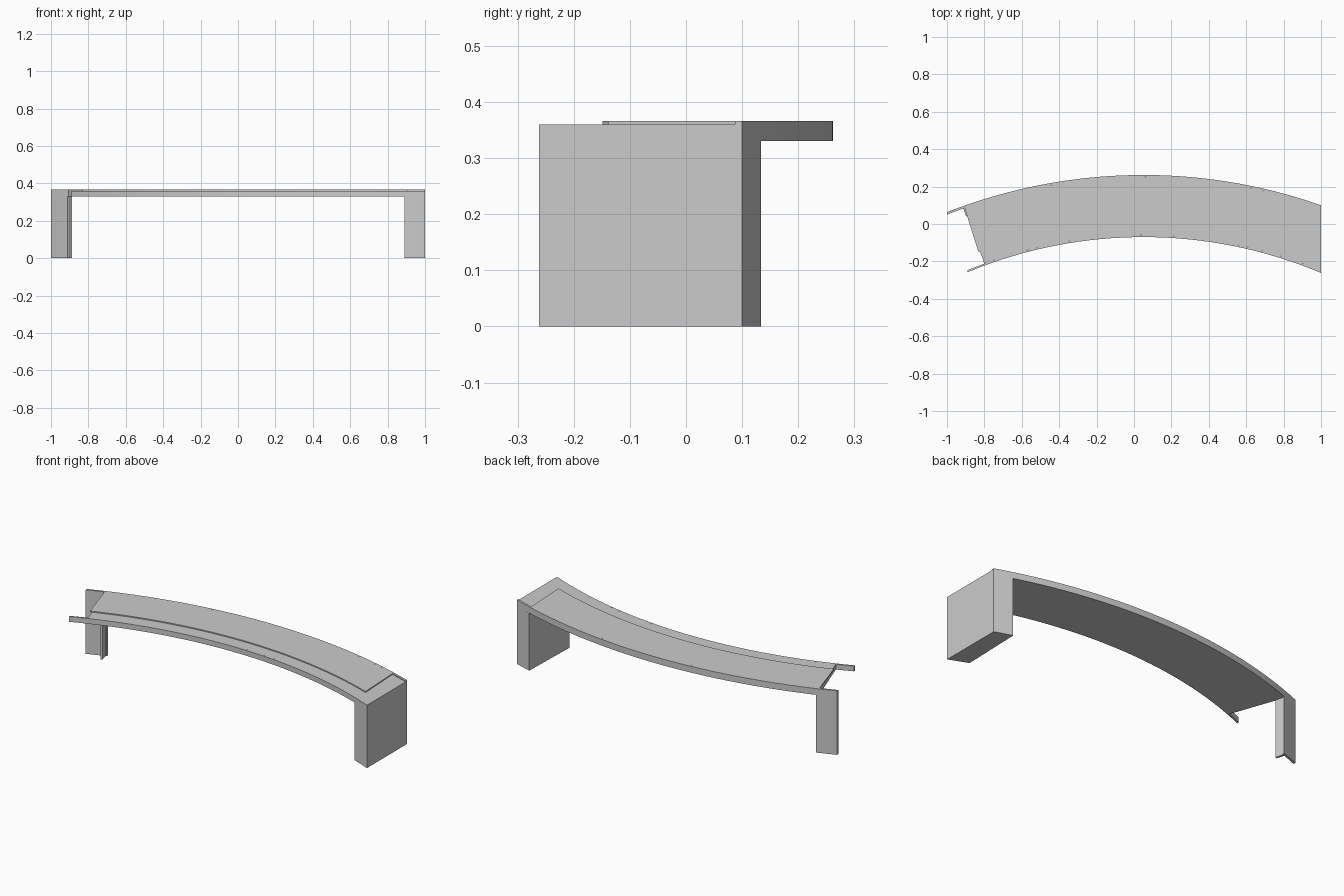
import bpy, bmesh
from math import sqrt

if "Cube" in bpy.data.objects:
    bpy.data.objects.remove(bpy.data.objects["Cube"])

CX = 0.05
OUTER, INNER = (2.87, 0.262), (2.45, -0.07)   # radius and apex y of each arc
BOTTOM, LEDGE, TOP = 0.33, 0.36, 0.366


def arc(curve, x0, x1, offset=0.0, n=32):
    """Points on an arc between two x values, pushed radially by offset."""
    r, apex = curve
    cy, r = apex - r, r + offset
    xs = [x0 + (x1 - x0) * i / n for i in range(n + 1)]
    return [(x, cy + sqrt(r * r - (x - CX) ** 2)) for x in xs]


def prism(name, outline, z0, z1):
    """Extrude a plan outline between two heights."""
    bm = bmesh.new()
    face = bm.faces.new([bm.verts.new((x, y, z0)) for x, y in outline])
    res = bmesh.ops.extrude_face_region(bm, geom=[face])
    moved = [g for g in res["geom"] if isinstance(g, bmesh.types.BMVert)]
    bmesh.ops.translate(bm, verts=moved, vec=(0, 0, z1 - z0))
    bmesh.ops.recalc_face_normals(bm, faces=bm.faces)
    mesh = bpy.data.meshes.new(name)
    bm.to_mesh(mesh)
    bm.free()
    ob = bpy.data.objects.new(name, mesh)
    bpy.context.collection.objects.link(ob)
    bpy.context.view_layer.objects.active = ob
    ob.select_set(True)
    bpy.ops.object.shade_smooth_by_angle()
    ob.select_set(False)
    return ob


def strip(name, curve, x0, x1, thick, z0, z1, n=32):
    """Thin curved board following an arc; thickness goes radially."""
    return prism(name, arc(curve, x0, x1, 0, n) + arc(curve, x1, x0, thick, n), z0, z1)


# Curved counter slab, cut radially at its open left end
prism("counter_slab",
      arc(INNER, -0.80, 1.0, 0.01) + arc(OUTER, 1.0, -0.906, -0.012), BOTTOM, LEDGE)

# Raised worktop, set back from the front edge and right end
prism("raised_worktop",
      arc(INNER, -0.832, 0.905, 0.08) + arc(OUTER, 0.892, -0.906, -0.012), LEDGE, TOP)

# Front and back fascia boards, both running past the slab on the left
strip("front_fascia", INNER, -0.89, 1.0, 0.01, BOTTOM, LEDGE)
strip("back_fascia", OUTER, -1.0, 1.0, -0.012, BOTTOM, TOP)

# Solid right pedestal
prism("right_pedestal",
      arc(INNER, 0.89, 1.0, 0, 4) + arc(OUTER, 1.0, 0.90, 0, 4), 0, BOTTOM)

# Left rear support: thin panel with a short return
strip("left_rear_panel", OUTER, -1.0, -0.895, -0.012, 0, BOTTOM, 4)
prism("left_panel_return",
      [(-0.912, 0.083), (-0.898, 0.040), (-0.888, 0.044), (-0.899, 0.088)], 0, BOTTOM)
